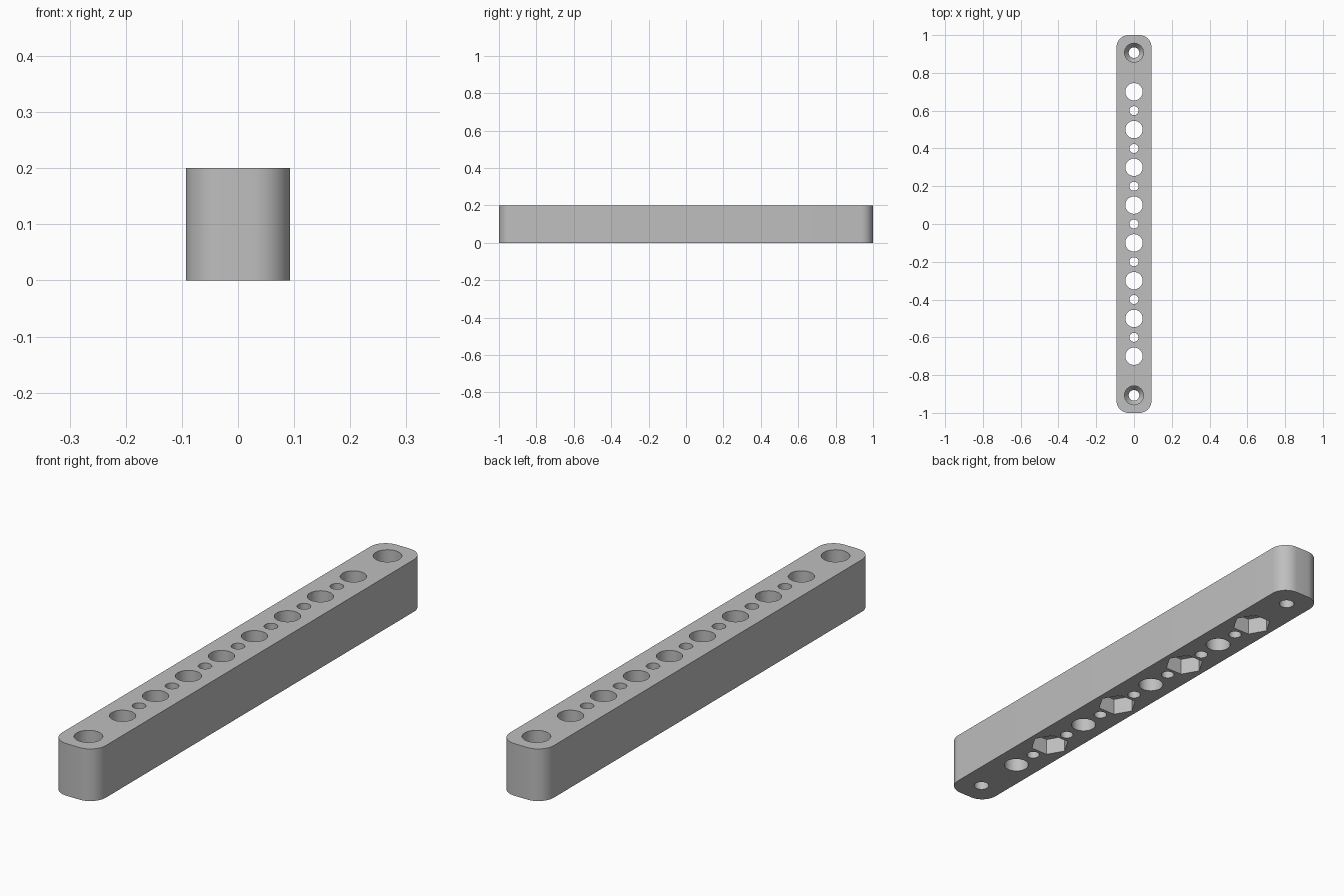
import bpy
import bmesh
from math import cos, sin, pi, radians

cube = bpy.data.objects.get("Cube")
if cube:
    bpy.data.objects.remove(cube, do_unlink=True)

HALF_W, HALF_L, HEIGHT, CORNER = 0.093, 1.0, 0.2, 0.065
OVER = 0.02  # how far cutters reach past the surface

grey = bpy.data.materials.new("plain grey")
grey.use_nodes = True
colour = (0.52, 0.52, 0.52, 1)
grey.diffuse_color = colour
grey.node_tree.nodes["Principled BSDF"].inputs["Base Color"].default_value = colour


def make_object(name, bm):
    bmesh.ops.recalc_face_normals(bm, faces=bm.faces)
    mesh = bpy.data.meshes.new(name)
    bm.to_mesh(mesh)
    bm.free()
    mesh.materials.append(grey)
    obj = bpy.data.objects.new(name, mesh)
    bpy.context.collection.objects.link(obj)
    return obj


def lathe(bm, y, profile, sides):
    """Closed solid turned around a vertical axis at y; profile is (radius, z)."""
    rings = [[bm.verts.new((r * cos(2 * pi * i / sides), y + r * sin(2 * pi * i / sides), z))
              for i in range(sides)] for r, z in profile]
    for low, high in zip(rings, rings[1:]):
        for i in range(sides):
            j = (i + 1) % sides
            bm.faces.new((low[i], low[j], high[j], high[i]))
    bm.faces.new(rings[0][::-1])
    bm.faces.new(rings[-1])


# Bar with rounded vertical corners
bm = bmesh.new()
bmesh.ops.create_cube(bm, size=1)
for v in bm.verts:
    v.co = (v.co.x * 2 * HALF_W, v.co.y * 2 * HALF_L, (v.co.z + 0.5) * HEIGHT)
uprights = [e for e in bm.edges if abs(e.verts[0].co.z - e.verts[1].co.z) > 0.1]
bmesh.ops.bevel(bm, geom=uprights, offset=CORNER, segments=10, profile=0.5, affect='EDGES')
bar = make_object("drilled_bar", bm)

# Round holes: alternating large and small, with stepped screw holes at the ends
bm = bmesh.new()
low, high = -OVER, HEIGHT + OVER
for i in range(8):
    lathe(bm, -0.7 + 0.2 * i, [(0.046, low), (0.046, high)], 48)
for i in range(7):
    lathe(bm, -0.6 + 0.2 * i, [(0.024, low), (0.024, high)], 32)
for y in (-0.907, 0.907):
    lathe(bm, y, [(0.028, low), (0.028, 0.09), (0.05, 0.12), (0.05, high)], 48)
holes = make_object("hole_cutter", bm)

# Hexagonal nut pockets under every second large hole
bm = bmesh.new()
for i in range(4):
    lathe(bm, -0.5 + 0.4 * i, [(0.073, low), (0.073, 0.065)], 6)
pockets = make_object("nut_pocket_cutter", bm)

# Cut everything and keep only the finished bar
for cutter in (holes, pockets):
    cutter.hide_render = True
    mod = bar.modifiers.new(cutter.name, 'BOOLEAN')
    mod.operation = 'DIFFERENCE'
    mod.solver = 'EXACT'
    mod.object = cutter
bpy.context.view_layer.update()
finished = bpy.data.meshes.new_from_object(bar.evaluated_get(bpy.context.evaluated_depsgraph_get()))
bar.modifiers.clear()
bar.data = finished
for cutter in (holes, pockets):
    bpy.data.objects.remove(cutter, do_unlink=True)

bpy.ops.object.select_all(action='DESELECT')
bar.select_set(True)
bpy.context.view_layer.objects.active = bar
bpy.ops.object.shade_smooth_by_angle(angle=radians(30))
